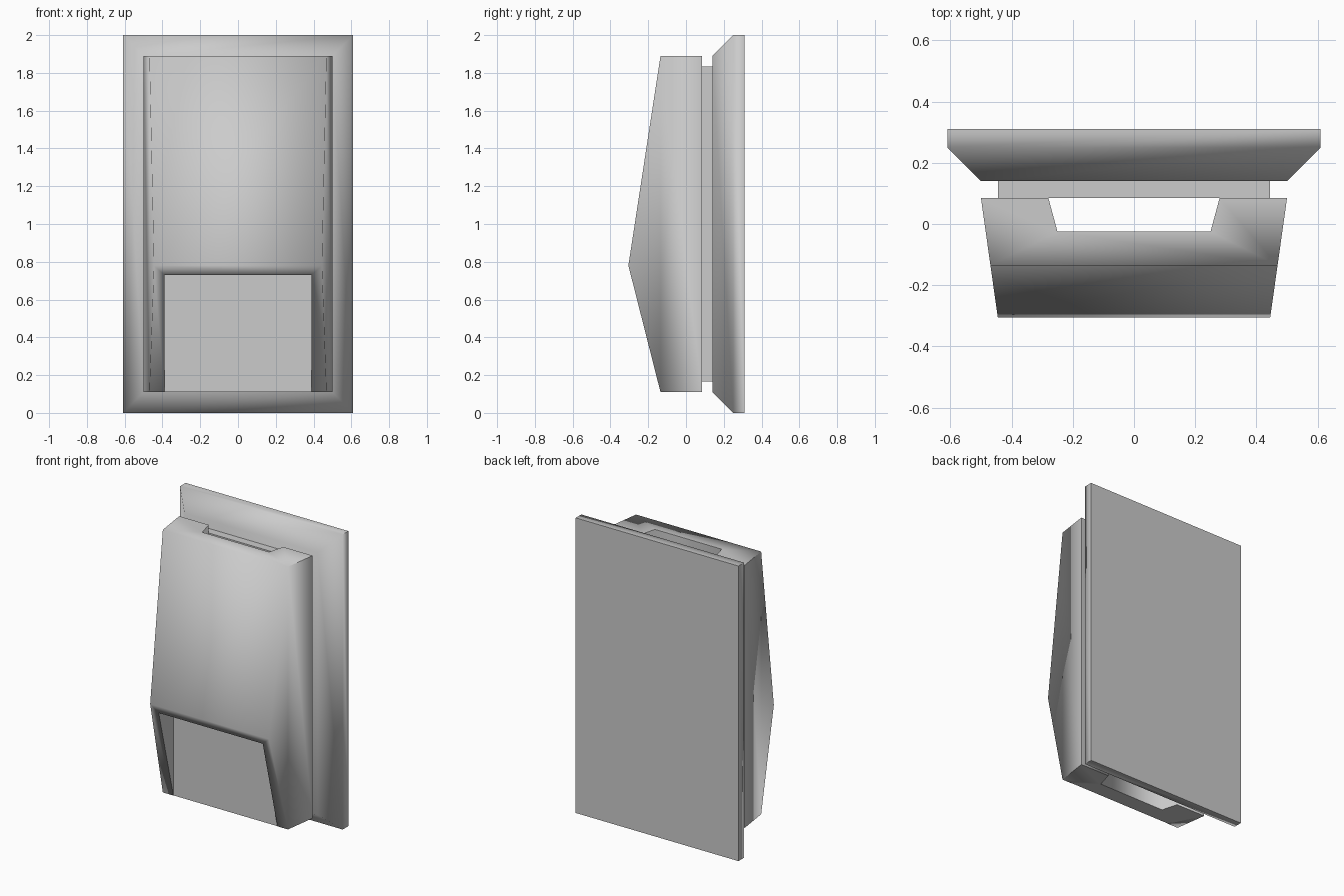
import bpy
import bmesh
import math

cube = bpy.data.objects.get("Cube")
if cube:
    bpy.data.objects.remove(cube, do_unlink=True)

# One grey for everything
grey = bpy.data.materials.new("light_grey")
grey.use_nodes = True
colour = (0.6, 0.6, 0.6, 1)
grey.diffuse_color = colour
grey.node_tree.nodes["Principled BSDF"].inputs["Base Color"].default_value = colour


def loft(name, rings):
    """Join rectangles (y, half width, bottom, top) from back to front."""
    bm = bmesh.new()
    loops = [[bm.verts.new(p) for p in
              ((-w, y, lo), (w, y, lo), (w, y, hi), (-w, y, hi))]
             for y, w, lo, hi in rings]
    bm.faces.new(loops[0])
    bm.faces.new(loops[-1][::-1])
    for a, b in zip(loops, loops[1:]):
        for i in range(4):
            j = (i + 1) % 4
            bm.faces.new((a[i], a[j], b[j], b[i]))
    bmesh.ops.remove_doubles(bm, verts=bm.verts, dist=0.0001)
    bmesh.ops.recalc_face_normals(bm, faces=bm.faces)
    mesh = bpy.data.meshes.new(name)
    bm.to_mesh(mesh)
    bm.free()
    mesh.materials.append(grey)
    obj = bpy.data.objects.new(name, mesh)
    bpy.context.collection.objects.link(obj)
    return obj


def select(obj):
    bpy.ops.object.select_all(action='DESELECT')
    obj.select_set(True)
    bpy.context.view_layer.objects.active = obj


def smooth(obj, degrees):
    select(obj)
    bpy.ops.object.shade_smooth_by_angle(angle=math.radians(degrees))


def cut(obj, cutter):
    select(obj)
    mod = obj.modifiers.new("cut", 'BOOLEAN')
    mod.operation = 'DIFFERENCE'
    mod.solver = 'EXACT'
    mod.object = cutter
    bpy.ops.object.modifier_apply(modifier=mod.name)
    bpy.data.objects.remove(cutter, do_unlink=True)


# Wall plate with a bevelled front rim
plate = loft("wall_plate", [(0.31, 0.61, 0, 2), (0.25, 0.61, 0, 2),
                            (0.14, 0.5, 0.11, 1.89)])
smooth(plate, 60)

# Recessed neck between plate and housing
loft("neck", [(0.14, 0.445, 0.165, 1.835), (0.085, 0.445, 0.165, 1.835)])

# Housing: tapered block whose front peaks in a horizontal ridge
body = loft("housing", [(0.085, 0.5, 0.11, 1.89), (-0.135, 0.469, 0.11, 1.89),
                        (-0.305, 0.445, 0.78, 0.78)])

# Vertical slot through the back and upright pocket in the lower front
cut(body, loft("slot_cutter", [(0.112, 0.287, -0.2, 2.2),
                               (-0.025, 0.25, -0.2, 2.2)]))
cut(body, loft("pocket_cutter", [(-0.133, 0.39, -0.2, 0.73),
                                 (-0.6, 0.39, -0.2, 0.73)]))
smooth(body, 88)

# Keep the pocket's back panel flat
for face in body.data.polygons:
    if face.normal.y < -0.999:
        face.use_smooth = False
